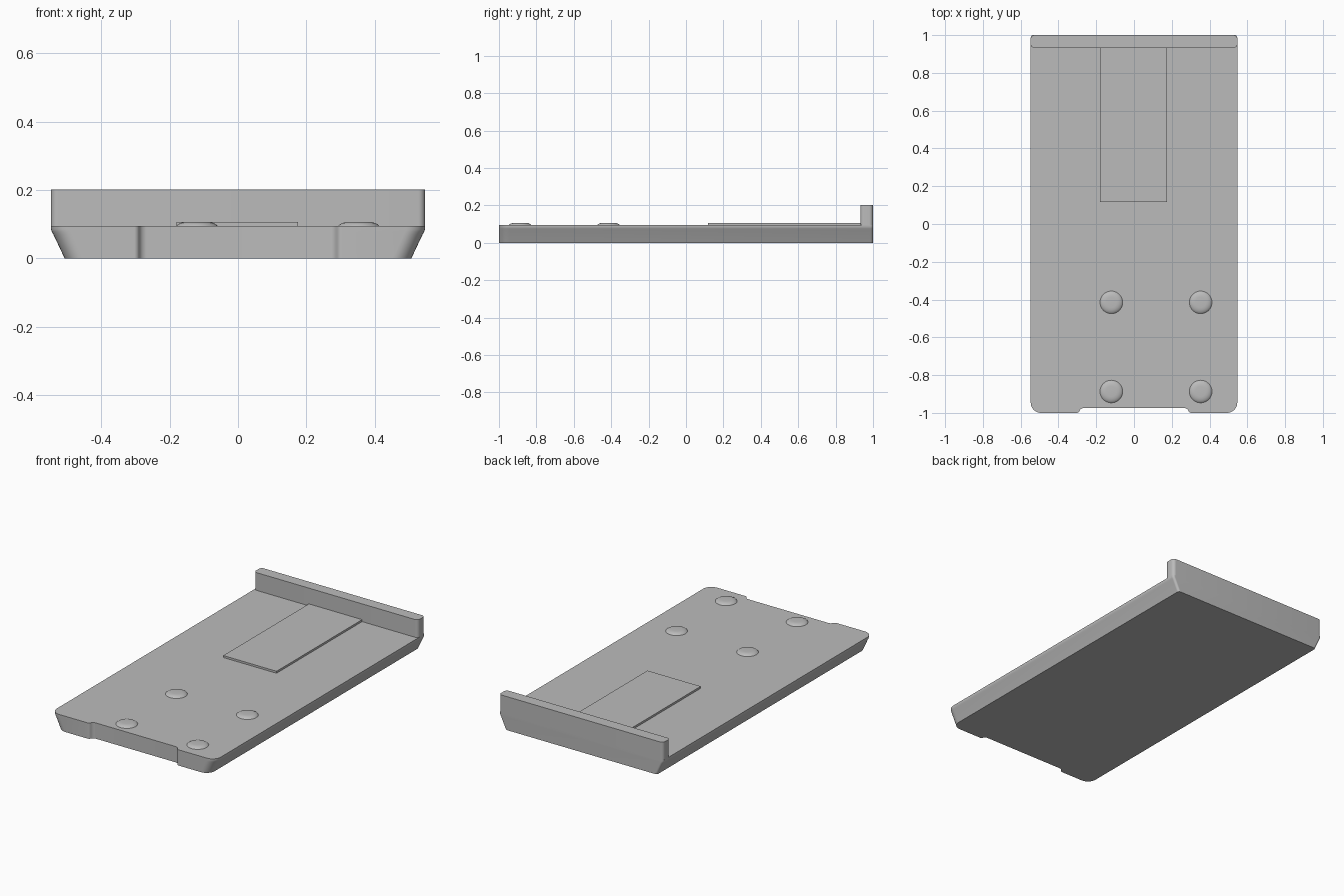
import bpy, bmesh, math

if "Cube" in bpy.data.objects:
    bpy.data.objects.remove(bpy.data.objects["Cube"], do_unlink=True)

grey = bpy.data.materials.new("plain_grey")
grey.use_nodes = True
colour = (0.5, 0.5, 0.5, 1)
grey.diffuse_color = colour
grey.node_tree.nodes["Principled BSDF"].inputs["Base Color"].default_value = colour

TOP = 0.095      # deck height
HALF = 0.547     # half width of the deck


def rounded(corners, steps=8):
    """Outline from (x, y, radius) corners, each replaced by a smooth arc."""
    points = []
    count = len(corners)
    for i, (x, y, r) in enumerate(corners):
        if r == 0:
            points.append((x, y))
            continue
        ends = []
        for px, py, _ in (corners[i - 1], corners[(i + 1) % count]):
            length = math.hypot(px - x, py - y)
            ends.append(((px - x) / length * r, (py - y) / length * r))
        (ax, ay), (bx, by) = ends
        for s in range(steps + 1):
            a = s / steps * math.pi / 2
            u, v = 1 - math.sin(a), 1 - math.cos(a)
            points.append((x + ax * u + bx * v, y + ay * u + by * v))
    return points


def loft(name, layers):
    """Skin matching outlines stacked as (z, points), capped at both ends."""
    bm = bmesh.new()
    rings = [[bm.verts.new((x, y, z)) for x, y in pts] for z, pts in layers]
    for low, high in zip(rings, rings[1:]):
        for i in range(len(low)):
            j = (i + 1) % len(low)
            bm.faces.new((low[i], low[j], high[j], high[i]))
    bm.faces.new(rings[0][::-1])
    bm.faces.new(rings[-1])
    bmesh.ops.recalc_face_normals(bm, faces=bm.faces)
    mesh = bpy.data.meshes.new(name)
    bm.to_mesh(mesh)
    bm.free()
    mesh.materials.append(grey)
    obj = bpy.data.objects.new(name, mesh)
    bpy.context.collection.objects.link(obj)
    bpy.ops.object.select_all(action="DESELECT")
    obj.select_set(True)
    bpy.context.view_layer.objects.active = obj
    bpy.ops.object.shade_smooth_by_angle(angle=math.radians(30))
    return obj


def box_outline(x0, x1, y0, y1, r=0):
    return rounded([(x0, y0, r), (x1, y0, r), (x1, y1, r), (x0, y1, r)])


def deck_outline(half):
    """Plan of the deck with round front corners and a shallow front notch."""
    right = [(0.295, -0.975, 0.012), (0.285, -1, 0.0), (half, -1, 0.055), (half, 1, 0.015)]
    right[0] = (0.28, -0.975, 0.012)
    right[1] = (0.295, -1, 0.008)
    left = [(-x, y, r) for x, y, r in reversed(right)]
    return rounded(right + left)


# Deck: sloping sides that turn upright near the top
loft("deck", [(z, deck_outline(half)) for z, half in
              ((0, 0.507), (0.07, 0.54), (0.078, 0.5445), (0.085, HALF), (TOP, HALF))])

# Upright stop along the back edge
wall = box_outline(-HALF, HALF, 0.932, 1, 0.02)
loft("back_wall", [(TOP - 0.01, wall), (0.202, wall)])

# Thin raised plate in front of the stop
plate = box_outline(-0.18, 0.175, 0.117, 0.935)
loft("raised_plate", [(TOP - 0.01, plate), (0.107, plate)])

# Low round pads with softened rims
profile = [(TOP - 0.005, 0.06), (TOP, 0.06), (0.099, 0.056),
           (0.103, 0.049), (0.106, 0.039), (0.107, 0.028)]
for row, y in (("front", -0.887), ("rear", -0.415)):
    for side, x in (("right", -0.12), ("left", 0.353)):
        layers = [(z, [(x + r * math.cos(k * math.tau / 32), y + r * math.sin(k * math.tau / 32))
                       for k in range(32)]) for z, r in profile]
        loft(f"{row}_{side}_pad", layers)
